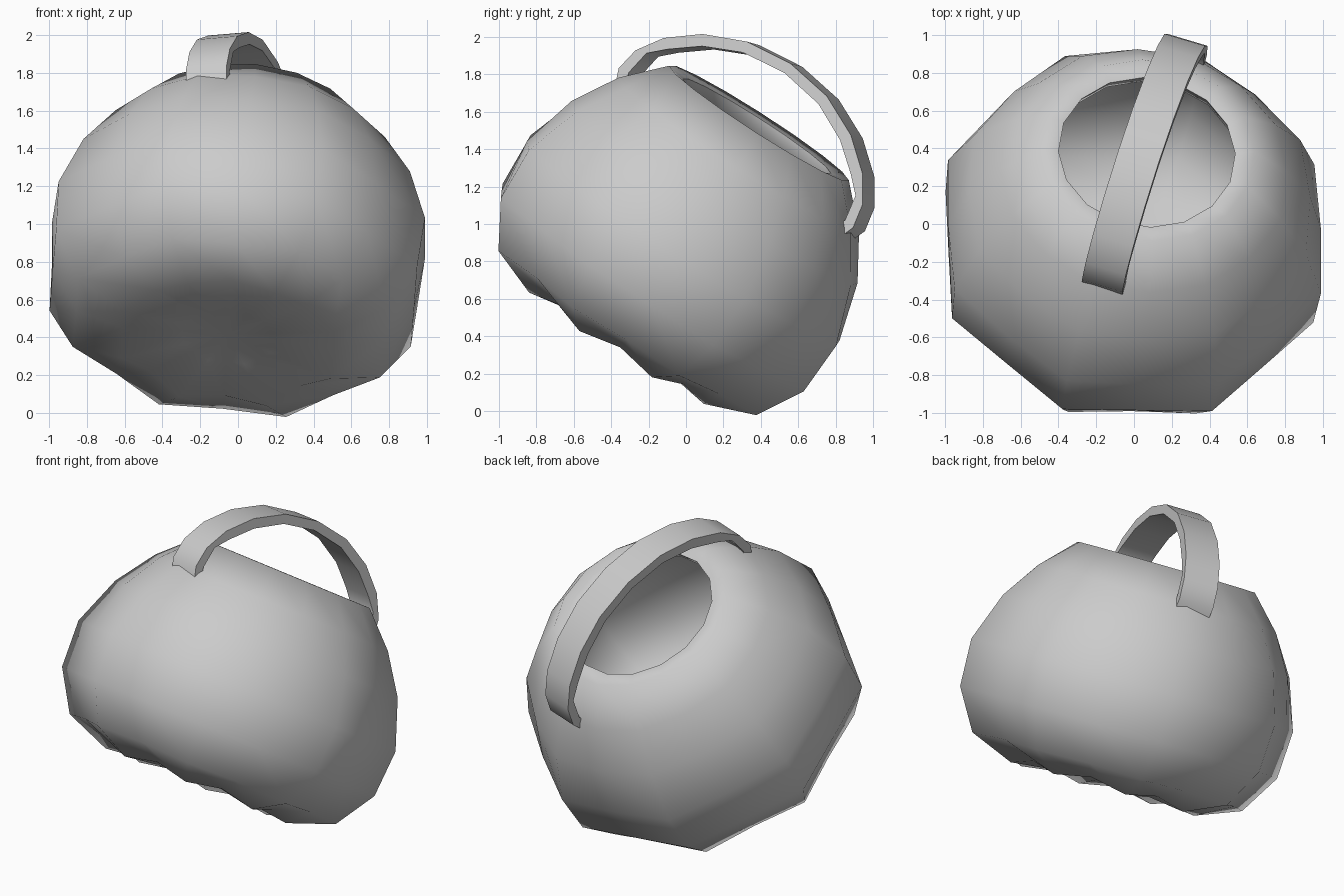
import bpy, bmesh
from math import sin, cos, radians
from mathutils import Vector, Matrix

if "Cube" in bpy.data.objects:
    bpy.data.objects.remove(bpy.data.objects["Cube"])

# Tilted frame: origin at the rim centre, local z along the pail's axis
n = Vector((0.09, 0.54, 0.84)).normalized()
u = (Vector((1, 0, 0)) - n * n.x).normalized()
p = n.cross(u)
frame = Matrix((u, p, n)).transposed().to_4x4()
frame.translation = (0.07, 0.39, 1.54)


def finish(bm, name, angle):
    bm.transform(frame)
    bmesh.ops.recalc_face_normals(bm, faces=bm.faces)
    me = bpy.data.meshes.new(name)
    bm.to_mesh(me)
    bm.free()
    ob = bpy.data.objects.new(name, me)
    bpy.context.collection.objects.link(ob)
    bpy.ops.object.select_all(action='DESELECT')
    ob.select_set(True)
    bpy.context.view_layer.objects.active = ob
    bpy.ops.object.shade_smooth_by_angle(angle=radians(angle))
    return ob


def bridge(bm, a, b):
    k = len(a)
    for i in range(k):
        bm.faces.new((a[i], a[(i + 1) % k], b[(i + 1) % k], b[i]))


# Eight-lobed pail: ridge radius, height, valley radius factor, valley lift
outer = [(0.57, 0, 1, 0), (0.775, -0.2, 0.985, 0), (0.94, -0.44, 0.965, 0),
         (1.055, -0.75, 0.94, 0), (1.04, -1.05, 0.925, 0), (0.885, -1.3, 0.92, 0.01),
         (0.6, -1.41, 0.94, 0.045), (0.25, -1.37, 1, 0.02)]
inner = [(0.47, -0.02, 1, 0), (0.49, -0.09, 1, 0), (0.69, -0.22, 0.985, 0), (0.86, -0.46, 0.965, 0),
         (0.97, -0.75, 0.94, 0), (0.95, -1.03, 0.925, 0), (0.8, -1.23, 0.92, 0.01),
         (0.55, -1.32, 0.94, 0.04), (0.25, -1.3, 1, 0.02)]
SIDES = 16
bm = bmesh.new()
rings = []
for r, s, f, lift in outer[::-1] + inner:
    ring = []
    for i in range(SIDES):
        a = radians(20 + i * 360 / SIDES)
        rr = r * (f if i % 2 else 1)
        ring.append(bm.verts.new((rr * sin(a), rr * cos(a), s + (lift if i % 2 else 0))))
    rings.append(ring)
for a, b in zip(rings, rings[1:]):
    bridge(bm, a, b)
for ring, s in ((rings[0], -1.34), (rings[-1], -1.28)):
    c = bm.verts.new((0, 0, s))
    for i in range(SIDES):
        bm.faces.new((ring[i], ring[(i + 1) % SIDES], c))
finish(bm, "pail_body", 60)

# Flat strap handle arching over the opening: outer and inner (distance, height)
half = [(0.75, -0.27, 0.69, -0.26), (0.79, -0.17, 0.73, -0.16), (0.765, -0.04, 0.705, -0.02),
        (0.67, 0.10, 0.62, 0.06), (0.5, 0.235, 0.465, 0.18), (0.27, 0.335, 0.255, 0.275)]
path = half + [(0, 0.37, 0, 0.31)] + [(-a, b, -c, d) for a, b, c, d in half[::-1]]
phi = radians(16.5)
along = Vector((sin(phi), cos(phi), 0))
across = Vector((cos(phi), -sin(phi), 0)) * 0.112
up = Vector((0, 0, 1))
bm = bmesh.new()
sections = []
for qo, so, qi, si in path:
    o, i = along * qo + up * so, along * qi + up * si
    sections.append([bm.verts.new(v) for v in (o + across, o - across, i - across, i + across)])
for a, b in zip(sections, sections[1:]):
    bridge(bm, a, b)
bm.faces.new(sections[0])
bm.faces.new(sections[-1])
finish(bm, "strap_handle", 40)
